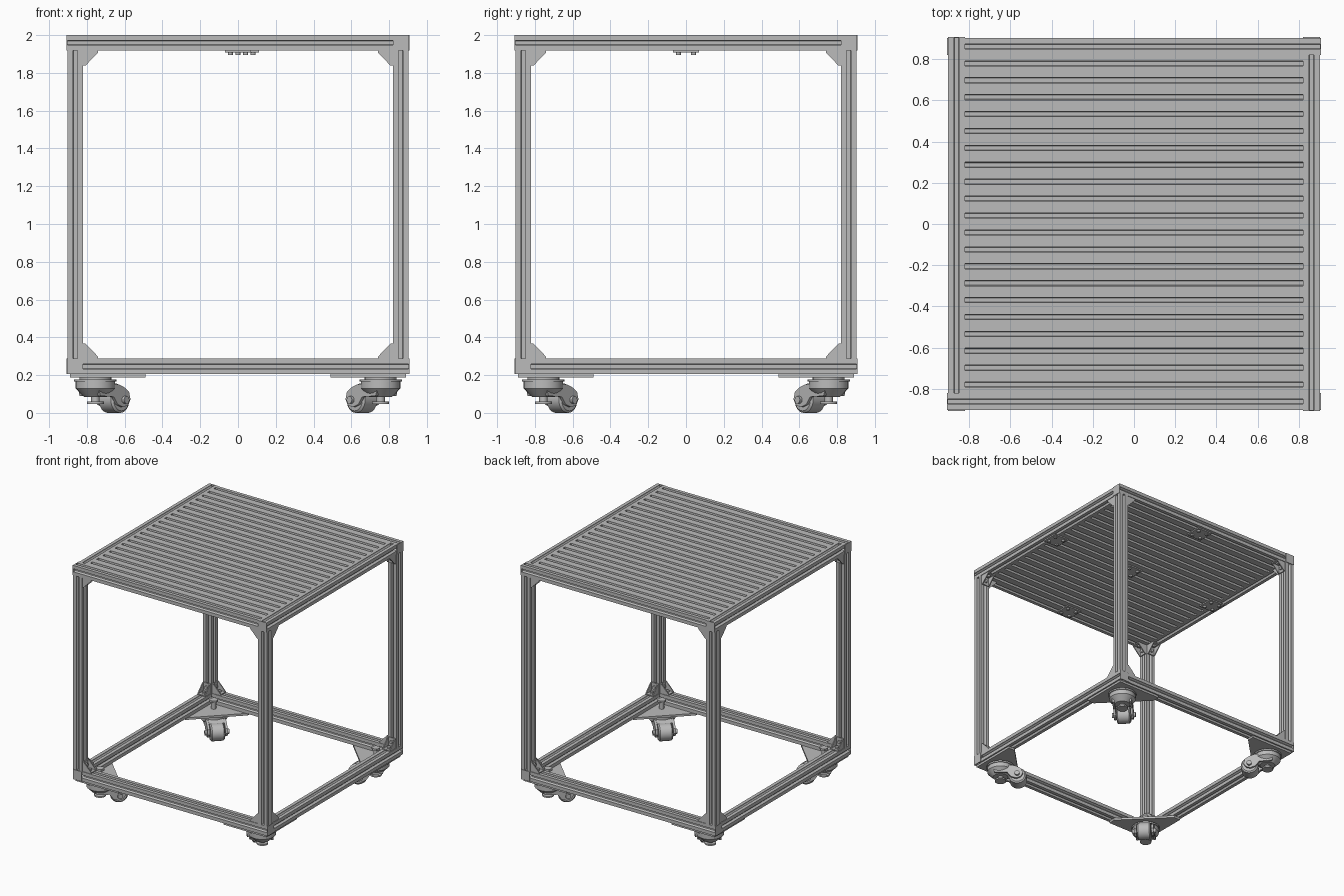
import bpy, bmesh, math
from mathutils import Matrix, Vector

cube = bpy.data.objects.get("Cube")
if cube:
    bpy.data.objects.remove(cube, do_unlink=True)

grey = bpy.data.materials.new("aluminium_grey")
grey.use_nodes = True
COLOR = (0.5, 0.5, 0.5, 1)
grey.diffuse_color = COLOR
grey.node_tree.nodes["Principled BSDF"].inputs["Base Color"].default_value = COLOR

W = 0.082            # width of one extrusion
HALF = 11 * W        # outer half size of the frame
IN = HALF - W        # inner half size
MID = HALF - W / 2   # centre line of the beams
TOP, BASE = 2.0, 0.205
X, Y, Z = Vector((1, 0, 0)), Vector((0, 1, 0)), Vector((0, 0, 1))


def frame(origin, x, y):
    """Matrix with local x and y on the given axes."""
    m = Matrix((x, y, x.cross(y))).transposed().to_4x4()
    m.translation = origin
    return m


def prism(bm, pts, z0, z1, m=Matrix()):
    """Extrude a closed outline along local z."""
    low = [bm.verts.new(m @ Vector((x, y, z0))) for x, y in pts]
    high = [bm.verts.new(m @ Vector((x, y, z1))) for x, y in pts]
    bm.faces.new(low[::-1])
    bm.faces.new(high)
    n = len(pts)
    for i in range(n):
        j = (i + 1) % n
        bm.faces.new((low[i], low[j], high[j], high[i]))


def rect(x0, x1, y0, y1):
    return [(x0, y0), (x1, y0), (x1, y1), (x0, y1)]


def cyl(bm, x, y, z0, z1, r0, r1=None, n=24, m=Matrix()):
    place = m @ Matrix.Translation((x, y, (z0 + z1) / 2))
    bmesh.ops.create_cone(bm, cap_ends=True, segments=n, radius1=r0,
                          radius2=r0 if r1 is None else r1, depth=z1 - z0, matrix=place)


def finish(bm, name, smooth=False):
    bmesh.ops.recalc_face_normals(bm, faces=bm.faces)
    me = bpy.data.meshes.new(name)
    bm.to_mesh(me)
    bm.free()
    me.materials.append(grey)
    if smooth:
        me.shade_smooth()
        me.set_sharp_from_angle(angle=math.radians(35))
    return me


def add(name, me, m=Matrix()):
    ob = bpy.data.objects.new(name, me)
    bpy.context.collection.objects.link(ob)
    ob.matrix_world = m


def ring(name, me, m=Matrix()):
    """Four copies, a quarter turn apart."""
    for i, side in enumerate(("front", "left", "back", "right")):
        add(f"{side}_{name}", me, Matrix.Rotation(i * math.pi / 2, 4, "Z") @ m)


def slot_profile():
    h = W / 2
    side = [(h, -h), (h, -.0125), (h - .008, -.0125), (h - .008, -.02), (h - .025, -.01),
            (h - .025, .01), (h - .008, .02), (h - .008, .0125), (h, .0125)]
    pts = []
    for k in range(4):
        for x, y in side:
            for _ in range(k):
                x, y = -y, x
            pts.append((x, y))
    return pts


def extrusion(name, length):
    bm = bmesh.new()
    prism(bm, slot_profile(), 0, length)
    return finish(bm, name)


# Frame: pinwheel beams at top and bottom, posts at the corners
beam = extrusion("beam", 21 * W)
ring("top_beam", beam, frame((-HALF, -MID, TOP - W / 2), Y, Z))
ring("bottom_beam", beam, frame((-IN, -MID, BASE + W / 2), Y, Z))
post = extrusion("post", TOP - BASE - 2 * W)
ring("post", post, Matrix.Translation((-MID, -MID, BASE + W)))

# End caps on the exposed beam ends
bm = bmesh.new()
h = W / 2
prism(bm, rect(-h, h, -h, h), 0, .005)
cap = finish(bm, "end_cap")
ring("top_cap", cap, frame((-HALF, -MID, TOP - h), Z, Y))
ring("bottom_cap", cap, frame((HALF, -MID, BASE + h), Y, Z))

# Deck slats
slat = extrusion("slat", 20 * W)
for i in range(20):
    add(f"deck_slat_{i + 1}", slat, frame((-IN, (i - 9.5) * W, TOP - h), Y, Z))

# Corner gussets: two cheeks, two legs and bolts
bm = bmesh.new()
for z0 in (-.036, .028):
    prism(bm, [(0, 0), (.08, 0), (.08, .01), (.012, .08), (0, .08)], z0, z0 + .008)
prism(bm, rect(0, .08, 0, .009), -.028, .028)
prism(bm, rect(0, .009, .009, .08), -.028, .028)
cyl(bm, .045, 0, .009, .022, .014, n=12, m=frame((0, 0, 0), X, -Z))
cyl(bm, 0, .045, .009, .022, .014, n=12, m=frame((0, 0, 0), -Z, Y))
gusset = finish(bm, "gusset")
for level, z, up in (("top", TOP - W, -Z), ("bottom", BASE + W, Z)):
    ring(f"{level}_gusset_a", gusset, frame((-IN, -MID, z), X, up))
    ring(f"{level}_gusset_b", gusset, frame((-MID, -IN, z), Y, up))

# Joining plates with bolts below the deck
bm = bmesh.new()
prism(bm, rect(-.07, .07, -.07, .07), -.01, 0)
for x in (-.04, .04):
    for y in (-.04, .04):
        cyl(bm, x, y, -.022, -.01, .013, n=12)
plate = finish(bm, "joining_plate")
ring("joining_plate", plate, Matrix.Translation((0, -IN + .01, TOP - W)))
add("centre_joining_plate", plate, Matrix.Translation((.04, 0, TOP - W)))

# Triangular caster mounts in the corners
bm = bmesh.new()
a, b = -.89, -.49
prism(bm, [(a, a), (b, a), (b, a + .06), (a + .06, b), (a, b)], .187, BASE)
ring("caster_mount", finish(bm, "caster_mount"))

# Casters: local x points along the diagonal to the centre
inward = (X + Y).normalized()
caster_place = frame((-.755, -.755, 0), inward, Z.cross(inward))
wheel_u, wheel_z = .14, .069
axle = frame((wheel_u, 0, wheel_z), X, Z)

bm = bmesh.new()
cyl(bm, 0, 0, .172, .187, .085)
cyl(bm, 0, 0, .165, .178, .112)
cyl(bm, 0, 0, .13, .165, .105)
cyl(bm, 0, 0, .085, .13, .06, .105)
cyl(bm, 0, 0, BASE, .265, .02, n=12)
cyl(bm, 0, 0, .262, .28, .034, n=6)
ring("caster_swivel", finish(bm, "caster_swivel", True), caster_place)

bm = bmesh.new()
side = [(-.06, .15), (-.04, .09), (.06, .085), (.09, .045), (.13, .03), (.165, .04),
        (.185, .07), (.175, .11), (.14, .135), (.1, .15)]
for z0 in (-.078, .06):
    prism(bm, side, z0, z0 + .018, frame((0, 0, 0), X, Z))
prism(bm, [(.03, .1), (.06, .1), (.1, .139), (.14, .142), (.1, .155), (.03, .155)],
      -.06, .06, frame((0, 0, 0), X, Z))
ring("caster_fork", finish(bm, "caster_fork"), caster_place)

bm = bmesh.new()
cyl(bm, 0, 0, -.045, .045, wheel_z, n=32, m=axle)
cyl(bm, 0, 0, -.055, -.045, .058, wheel_z, n=32, m=axle)
cyl(bm, 0, 0, .045, .055, wheel_z, .058, n=32, m=axle)
cyl(bm, 0, 0, -.095, .095, .02, n=12, m=axle)
ring("caster_wheel", finish(bm, "caster_wheel", True), caster_place)

# Levelling feet beside the wheels
bm = bmesh.new()
cyl(bm, 0, 0, .05, .09, .022, n=16)
cyl(bm, 0, 0, .048, .06, .045)
ring("levelling_foot", finish(bm, "levelling_foot", True), caster_place)
